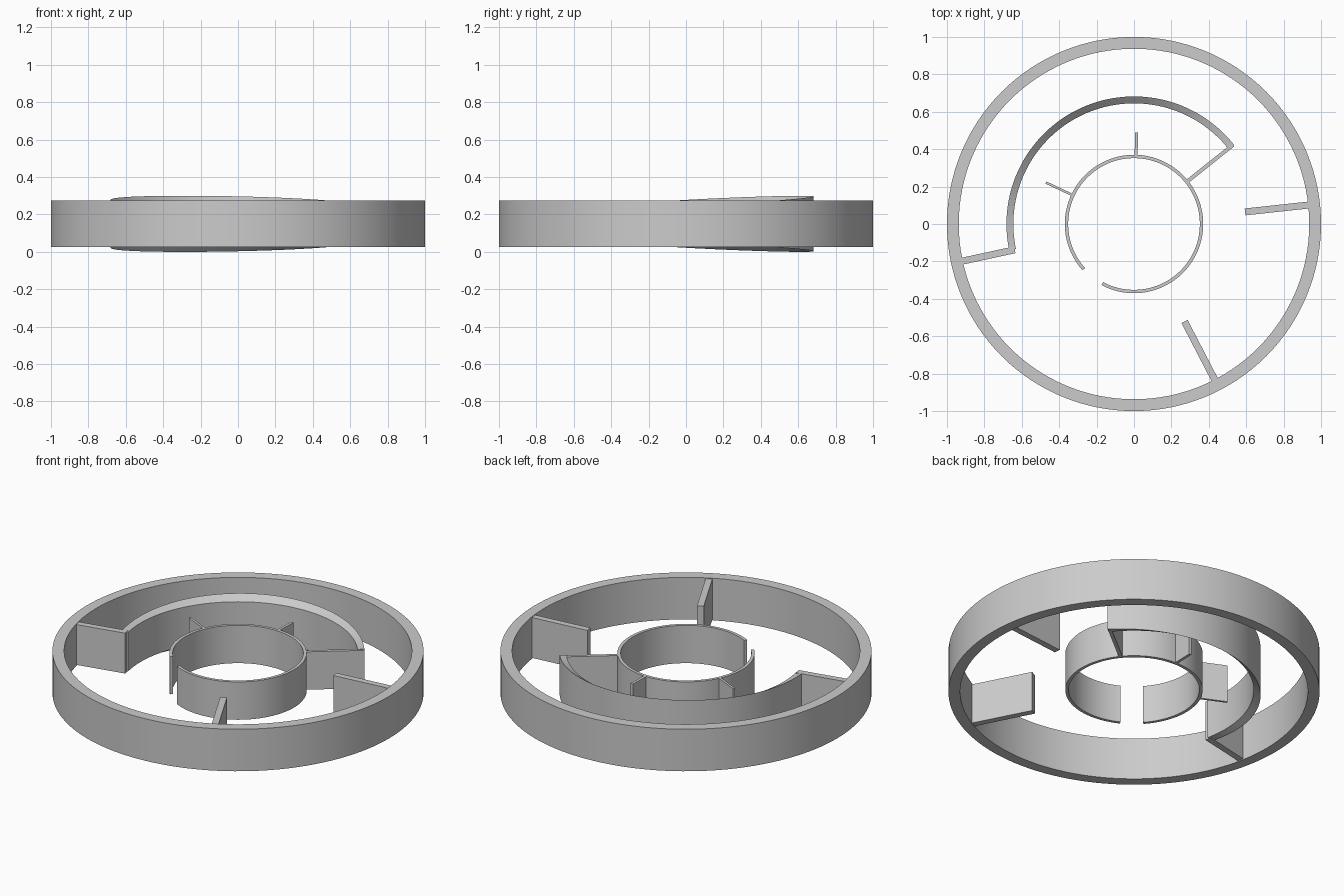
import bpy, bmesh
from math import radians, cos, sin, pi

if "Cube" in bpy.data.objects:
    bpy.data.objects.remove(bpy.data.objects["Cube"])

MID_Z = 0.15


def finish(name, bm):
    bmesh.ops.recalc_face_normals(bm, faces=bm.faces)
    mesh = bpy.data.meshes.new(name)
    bm.to_mesh(mesh)
    bm.free()
    ob = bpy.data.objects.new(name, mesh)
    bpy.context.collection.objects.link(ob)
    bpy.context.view_layer.objects.active = ob
    ob.select_set(True)
    bpy.ops.object.shade_smooth_by_angle(angle=radians(30))
    ob.select_set(False)


def band(name, r_in, r_out, h_in, h_out, a0=0, a1=360, steps=128):
    """Sweep a four-sided section round z; h_in and h_out give half heights for t in -1..1."""
    bm = bmesh.new()
    closed = a1 - a0 == 360
    rings = []
    for i in range(steps if closed else steps + 1):
        a = radians(a0 + (a1 - a0) * i / steps)
        t = 2 * i / steps - 1
        hi, ho = h_in(t), h_out(t)
        section = [(r_in, -hi), (r_out, -ho), (r_out, ho), (r_in, hi)]
        rings.append([bm.verts.new((r * cos(a), r * sin(a), MID_Z + h)) for r, h in section])
    pairs = list(zip(rings, rings[1:]))
    if closed:
        pairs.append((rings[-1], rings[0]))
    else:
        bm.faces.new(rings[0])
        bm.faces.new(rings[-1])
    for p, q in pairs:
        for k in range(4):
            n = (k + 1) % 4
            bm.faces.new((p[k], p[n], q[n], q[k]))
    finish(name, bm)


def spoke(name, angle, r0, r1, width, half_height):
    """Flat radial plate between two radii."""
    bm = bmesh.new()
    bmesh.ops.create_cube(bm, size=1)
    a = radians(angle)
    for v in bm.verts:
        r = (r0 + r1) / 2 + v.co.x * (r1 - r0)
        s = v.co.y * width
        v.co = (r * cos(a) - s * sin(a), r * sin(a) + s * cos(a),
                MID_Z + v.co.z * 2 * half_height)
    finish(name, bm)


# Outer ring with three inward plates
band("outer_ring", 0.937, 1.0, lambda t: 0.125, lambda t: 0.125)
for i, (ang, r0) in enumerate([(6.2, 0.597), (-62.6, 0.587), (192.2, 0.652)]):
    spoke(f"outer_plate_{i + 1}", ang, r0, 0.95, 0.037, 0.12)

# Middle arc, outer edge taller towards its middle so the rims slope inward
band("middle_arc", 0.645, 0.682, lambda t: 0.116,
     lambda t: 0.15 - 0.031 * t * t, 38.2, 192, 80)

# Inner ring with a gap, and its three outward plates
band("inner_ring", 0.352, 0.37, lambda t: 0.1125, lambda t: 0.1125, -118, 222, 120)
for i, (ang, r1, w) in enumerate([(88.3, 0.49, 0.016), (154.8, 0.52, 0.013), (38.6, 0.677, 0.02)]):
    spoke(f"inner_plate_{i + 1}", ang, 0.36, r1, w, 0.1125)
